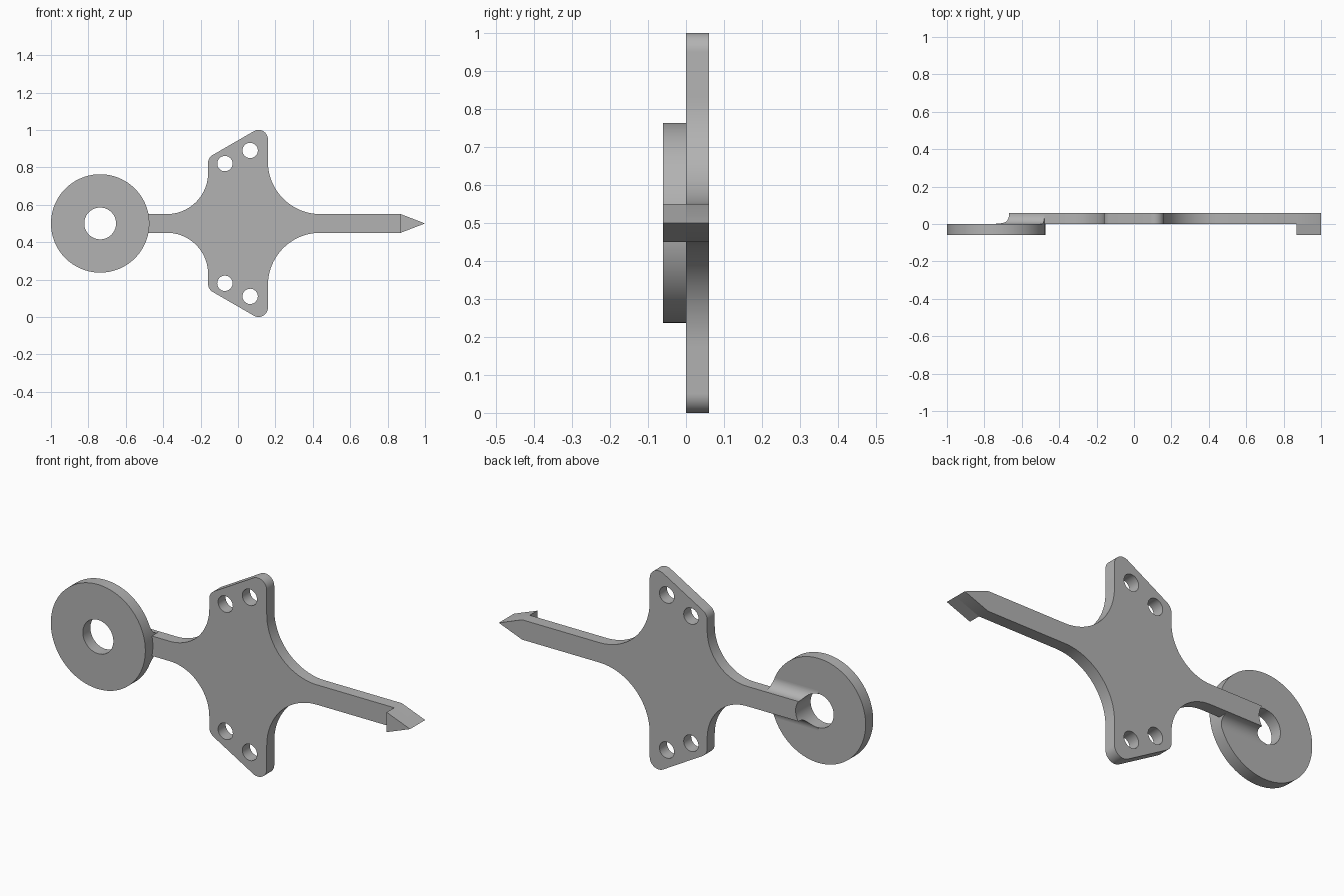
import bpy, bmesh
from math import cos, sin, radians
from mathutils import Vector

cube = bpy.data.objects.get("Cube")
if cube:
    bpy.data.objects.remove(cube)

grey = bpy.data.materials.new("plain_grey")
grey.use_nodes = True
grey.diffuse_color = (0.45, 0.45, 0.45, 1)
grey.node_tree.nodes["Principled BSDF"].inputs["Base Color"].default_value = grey.diffuse_color

T = 0.06                 # layer thickness
MID = 0.5                # height of the long axis
RING_X, RING_R, HOLE_R = -0.737, 0.263, 0.085
ARM = 0.05               # half height of the arms


def arc(cx, cz, r, a0, a1, n=16):
    angles = [radians(a0 + (a1 - a0) * i / n) for i in range(n + 1)]
    return [(cx + r * cos(a), cz + r * sin(a)) for a in angles]


def circle(cx, cz, r, n=64):
    return arc(cx, cz, r, 0, 360, n)[:-1]


def solid(name, points, sweep):
    """Closed outline of 3D points swept along a vector."""
    bm = bmesh.new()
    face = bm.faces.new([bm.verts.new(p) for p in points])
    moved = bmesh.ops.extrude_face_region(bm, geom=[face])["geom"]
    verts = [v for v in moved if isinstance(v, bmesh.types.BMVert)]
    bmesh.ops.translate(bm, verts=verts, vec=Vector(sweep))
    bmesh.ops.recalc_face_normals(bm, faces=bm.faces)
    mesh = bpy.data.meshes.new(name)
    bm.to_mesh(mesh)
    bm.free()
    mesh.materials.append(grey)
    obj = bpy.data.objects.new(name, mesh)
    bpy.context.collection.objects.link(obj)
    return obj


def slab(name, outline, y0, y1):
    return solid(name, [(x, y0, MID + z) for x, z in outline], (0, y1 - y0, 0))


def cut(obj, cutter, operation="DIFFERENCE"):
    mod = obj.modifiers.new("cut", "BOOLEAN")
    mod.operation, mod.solver, mod.object = operation, "EXACT", cutter
    bpy.context.view_layer.objects.active = obj
    bpy.ops.object.modifier_apply(modifier=mod.name)
    bpy.data.objects.remove(cutter)


def ring_hole():
    return slab("hole_cutter", circle(RING_X, 0, HOLE_R), -0.2, 0.2)


# Body plate: upper outline from the pointed end to the ring, then mirrored
upper = [(0.87, ARM)]
upper += arc(0.44, 0.33, 0.28, 270, 180, 24)
upper += arc(0.11, 0.45, 0.05, 0, 120)
upper += arc(-0.11, 0.323, 0.05, 120, 180)
upper += arc(-0.38, 0.27, 0.22, 0, -90, 24)
upper += [(RING_X, ARM)]
lower = [(x, -z) for x, z in reversed(upper)]
plate = slab("body_plate", [(1, 0)] + upper + lower, 0, T)
for side in (1, -1):
    for x, z in ((-0.07, 0.32), (0.065, 0.39)):
        cut(plate, slab("bolt_cutter", circle(x, side * z, 0.041, 32), -0.2, 0.2))
cut(plate, ring_hole())

# Ring in front of the plate
ring = slab("ring", circle(RING_X, 0, RING_R, 96), -T, 0)
cut(ring, ring_hole())

# Pointed block in front of the arm tip
tip = slab("pointed_tip", [(0.87, ARM), (1, 0), (0.87, -ARM)], -T, 0)

# Concave fillets joining the arm sides to the back of the ring
fillets = []
FR = 0.05
for side, label in ((1, "upper"), (-1, "lower")):
    profile = [(0, ARM)] + arc(FR, ARM + FR, FR, 180, 270)
    points = [(RING_X, y, MID + side * z) for y, z in profile]
    fillet = solid(label + "_fillet", points, (0.3, 0, 0))
    cut(fillet, slab("rim_cutter", circle(RING_X, 0, RING_R, 96), -0.2, 0.2), "INTERSECT")
    cut(fillet, ring_hole())
    fillets.append(fillet)

# Smooth the curved walls and keep the rims sharp
bpy.ops.object.select_all(action="DESELECT")
for obj in [plate, ring, tip] + fillets:
    obj.select_set(True)
bpy.context.view_layer.objects.active = plate
bpy.ops.object.shade_smooth_by_angle(angle=radians(30))
